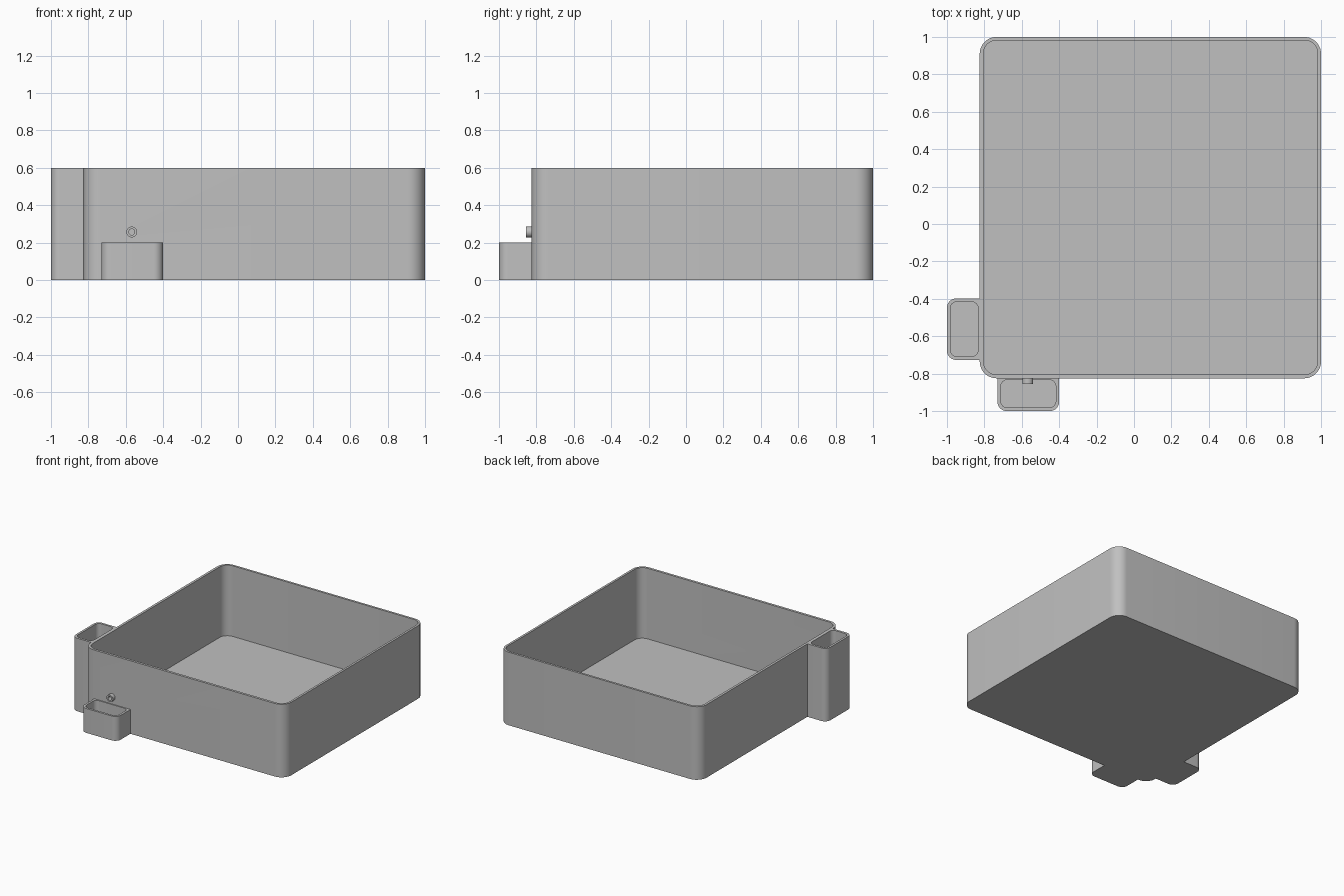
import bpy
import bmesh
from math import pi, sin, cos

if "Cube" in bpy.data.objects:
    bpy.data.objects.remove(bpy.data.objects["Cube"])

grey = bpy.data.materials.new("light_grey")
grey.use_nodes = True
colour = (0.53, 0.53, 0.53, 1)
grey.diffuse_color = colour
grey.node_tree.nodes["Principled BSDF"].inputs["Base Color"].default_value = colour

FLOOR = 0.02
SEGMENTS = 10


def make_object(name, bm):
    bmesh.ops.remove_doubles(bm, verts=bm.verts, dist=0.0001)
    bmesh.ops.recalc_face_normals(bm, faces=bm.faces)
    mesh = bpy.data.meshes.new(name)
    bm.to_mesh(mesh)
    bm.free()
    mesh.materials.append(grey)
    obj = bpy.data.objects.new(name, mesh)
    bpy.context.collection.objects.link(obj)
    return obj


def smooth(obj):
    bpy.ops.object.select_all(action='DESELECT')
    obj.select_set(True)
    bpy.context.view_layer.objects.active = obj
    bpy.ops.object.shade_smooth_by_angle(angle=pi / 6)


def rounded_loop(bm, rect, radii, z):
    """Ring of vertices; radii run from the +x+y corner counter-clockwise."""
    x0, x1, y0, y1 = rect
    ring = []
    corners = [(x1, y1, -1, -1), (x0, y1, 1, -1), (x0, y0, 1, 1), (x1, y0, -1, 1)]
    for i, ((x, y, sx, sy), r) in enumerate(zip(corners, radii)):
        for k in range(SEGMENTS + 1):
            a = (i + k / SEGMENTS) * pi / 2
            ring.append(bm.verts.new((x + sx * r + r * cos(a), y + sy * r + r * sin(a), z)))
    return ring


def bridge(bm, a, b):
    n = len(a)
    for i in range(n):
        j = (i + 1) % n
        bm.faces.new((a[i], a[j], b[j], b[i]))


def make_tray(name, outer, outer_radii, inner, inner_radius, height):
    """Open container: outside wall, rim, inside wall and floor."""
    bm = bmesh.new()
    inner_radii = [inner_radius] * 4
    rings = [rounded_loop(bm, outer, outer_radii, 0),
             rounded_loop(bm, outer, outer_radii, height),
             rounded_loop(bm, inner, inner_radii, height),
             rounded_loop(bm, inner, inner_radii, FLOOR)]
    for a, b in zip(rings, rings[1:]):
        bridge(bm, a, b)
    bm.faces.new(rings[0])
    bm.faces.new(rings[-1])
    return make_object(name, bm)


def make_tube(name, x, z, radii_y):
    """Closed lathe around a y axis from (radius, y) pairs."""
    bm = bmesh.new()
    n = 32
    rings = [[bm.verts.new((x + r * cos(2 * pi * i / n), y, z + r * sin(2 * pi * i / n)))
              for i in range(n)] for r, y in radii_y]
    for a, b in zip(rings, rings[1:] + rings[:1]):
        bridge(bm, a, b)
    return make_object(name, bm)


# Main basin and the two side pockets
basin = make_tray("basin", (-0.825, 1, -0.825, 1), [0.09] * 4,
                  (-0.805, 0.982, -0.805, 0.982), 0.07, 0.6)
side_pocket = make_tray("side_pocket", (-1, -0.825, -0.727, -0.398), [0, 0.05, 0.05, 0],
                        (-0.982, -0.833, -0.708, -0.416), 0.035, 0.6)
front_pocket = make_tray("front_pocket", (-0.73, -0.4, -1, -0.825), [0, 0, 0.05, 0.05],
                         (-0.712, -0.418, -0.982, -0.833), 0.035, 0.2)

# Spout above the front pocket, bored through the basin wall
SPOUT_X, SPOUT_Z, BORE = -0.568, 0.257, 0.016
spout = make_tube("spout", SPOUT_X, SPOUT_Z,
                  [(BORE, -0.855), (0.029, -0.855), (0.029, -0.825), (BORE, -0.825)])

bpy.ops.mesh.primitive_cylinder_add(vertices=32, radius=BORE, depth=0.1,
                                    location=(SPOUT_X, -0.815, SPOUT_Z),
                                    rotation=(pi / 2, 0, 0))
drill = bpy.context.object
drill.hide_render = True
bore = basin.modifiers.new("bore", 'BOOLEAN')
bore.operation = 'DIFFERENCE'
bore.object = drill
bpy.ops.object.select_all(action='DESELECT')
basin.select_set(True)
bpy.context.view_layer.objects.active = basin
bpy.ops.object.modifier_apply(modifier="bore")
bpy.data.objects.remove(drill)

for part in (basin, side_pocket, front_pocket, spout):
    smooth(part)
